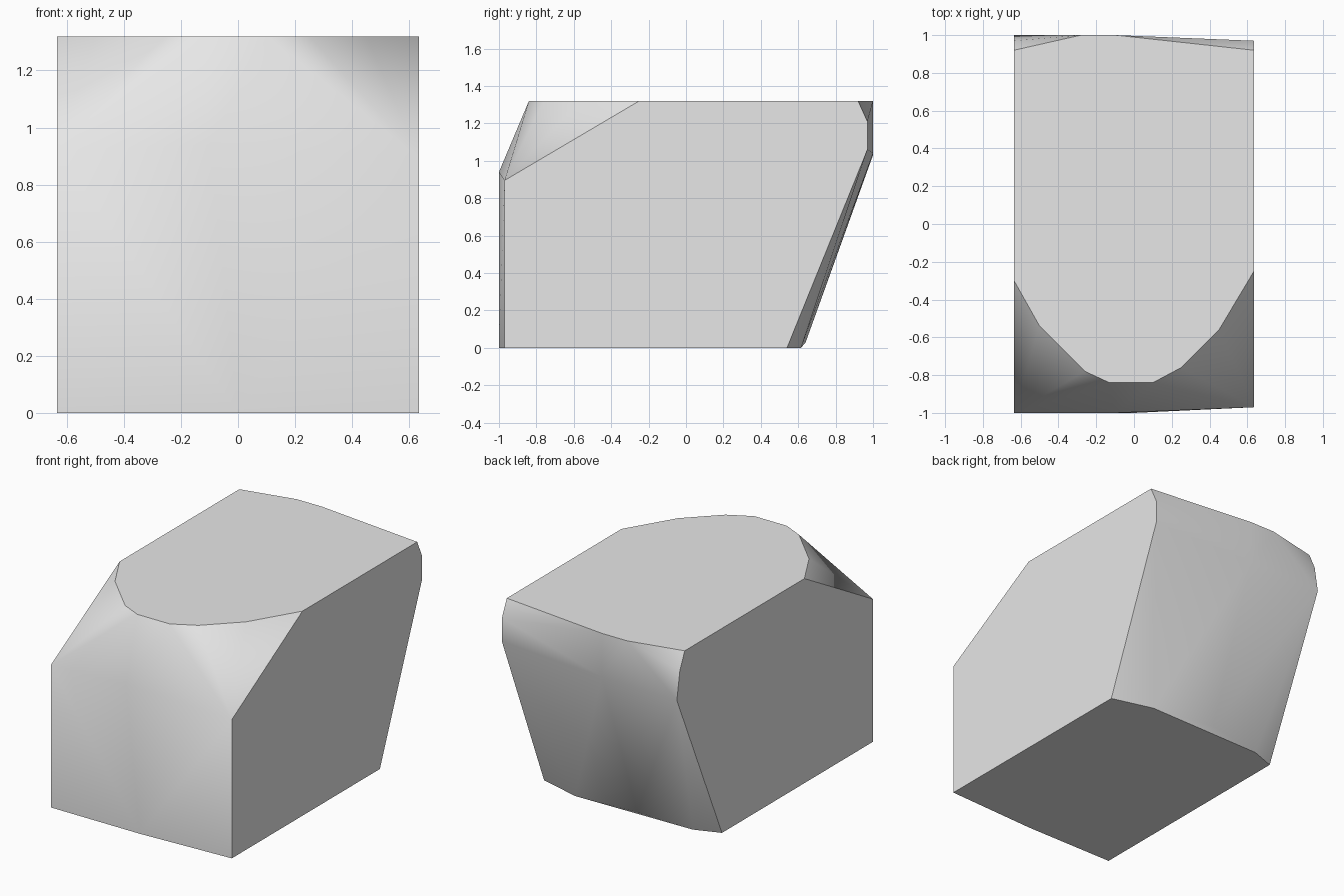
import bpy
import bmesh
import math

cube = bpy.data.objects.get("Cube")
if cube:
    bpy.data.objects.remove(cube, do_unlink=True)

W = 0.635   # half width
H = 1.32    # height

grey = bpy.data.materials.new("light_grey")
grey.use_nodes = True
grey.diffuse_color = (0.8, 0.8, 0.8, 1)
grey.node_tree.nodes["Principled BSDF"].inputs["Base Color"].default_value = (0.8, 0.8, 0.8, 1)

# Flat top outline, rounded at the front
top = [(W, -0.25), (0.45, -0.56), (0.25, -0.76), (0.10, -0.84), (-0.13, -0.84),
       (-0.26, -0.78), (-0.50, -0.54), (-W, -0.30), (-W, 0.92), (-0.28, 1.0),
       (-0.10, 1.0), (W, 0.92)]
# Flat base outline
base = [(W, -0.97), (0.0, -1.0), (-W, -1.0), (-W, 0.54), (-0.47, 0.60),
        (0.36, 0.615), (W, 0.54)]
# Front brow and bulging back
front = [(-W, -1.0, 0.92), (-0.1, -1.0, 0.94), (W, -0.97, 0.895)]
back = [(-W, 1.0, 1.03), (-W, 0.97, 1.21), (-0.1, 1.0, 1.04), (W, 0.97, 1.06),
        (W, 0.97, 1.21), (-0.1, 0.64, 0.03)]
points = [(x, y, H) for x, y in top] + [(x, y, 0) for x, y in base] + front + back

# Wrap the outlines in one convex solid and merge its flat faces
bm = bmesh.new()
for p in points:
    bm.verts.new(p)
hull = bmesh.ops.convex_hull(bm, input=bm.verts[:])
bmesh.ops.delete(bm, geom=[v for v in bm.verts if not v.link_faces], context='VERTS')
bmesh.ops.dissolve_limit(bm, angle_limit=math.radians(0.3), verts=bm.verts[:], edges=bm.edges[:])
bmesh.ops.recalc_face_normals(bm, faces=bm.faces[:])

mesh = bpy.data.meshes.new("faceted_block")
bm.to_mesh(mesh)
bm.free()
mesh.materials.append(grey)
block = bpy.data.objects.new("faceted_block", mesh)
bpy.context.collection.objects.link(block)

# Soft shading across gentle bends, crisp edges elsewhere
bpy.ops.object.select_all(action='DESELECT')
block.select_set(True)
bpy.context.view_layer.objects.active = block
bpy.ops.object.shade_smooth_by_angle(angle=math.radians(30))
